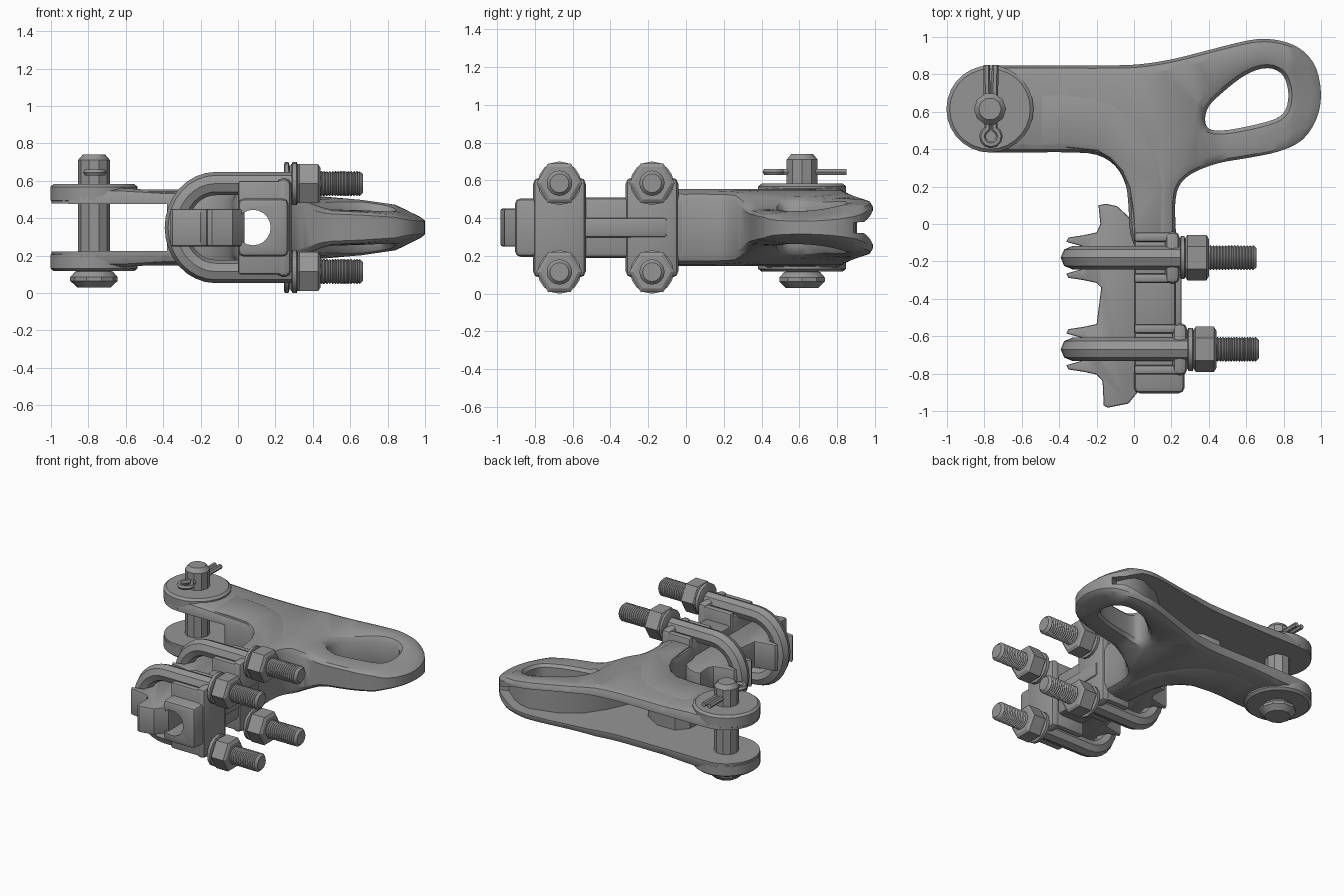
import bpy, bmesh, math
from mathutils import Vector

if "Cube" in bpy.data.objects:
    bpy.data.objects.remove(bpy.data.objects["Cube"])

C = 0.35  # height of the mirror plane
steel = bpy.data.materials.new("galvanised grey")
steel.diffuse_color = (0.30, 0.30, 0.30, 1)
steel.use_nodes = True
steel.node_tree.nodes["Principled BSDF"].inputs["Base Color"].default_value = steel.diffuse_color


def add(name, bm, angle=32):
    bmesh.ops.recalc_face_normals(bm, faces=bm.faces)
    me = bpy.data.meshes.new(name)
    bm.to_mesh(me)
    bm.free()
    return finish(name, me, angle)


def finish(name, me, angle=32):
    me.materials.clear()
    me.materials.append(steel)
    me.shade_smooth()
    me.set_sharp_from_angle(angle=math.radians(angle))
    ob = bpy.data.objects.new(name, me)
    bpy.context.collection.objects.link(ob)
    return ob


def loft(bm, rings):
    rows = [[bm.verts.new(p) for p in r] for r in rings]
    n = len(rows[0])
    for a, b in zip(rows, rows[1:]):
        for i in range(n):
            bm.faces.new((a[i], a[(i + 1) % n], b[(i + 1) % n], b[i]))
    bm.faces.new(rows[0][::-1])
    bm.faces.new(rows[-1])


def smooth_loop(pts, k=3):
    """Closed Catmull-Rom loop through the points."""
    out, n = [], len(pts)
    for i in range(n):
        p0, p1, p2, p3 = (Vector(pts[(i + j) % n]) for j in (-1, 0, 1, 2))
        for s in range(k):
            t = s / k
            out.append(0.5 * (2 * p1 + (p2 - p0) * t + (2 * p0 - 5 * p1 + 4 * p2 - p3) * t * t
                              + (3 * p1 - p0 - 3 * p2 + p3) * t ** 3))
    return out


def slab(name, pts, h, b=0.0):
    """Closed top-view outline, thick by h each side of the mirror plane, with rounded rims."""
    pts = [Vector(p) for p in pts]
    n = len(pts)
    nor = []
    for i in range(n):
        d = (pts[(i + 1) % n] - pts[i]).normalized() + (pts[i] - pts[i - 1]).normalized()
        nor.append(Vector((d.y, -d.x)).normalized())
    a = abs(b)
    prof = [(0, -h), (0, h)] if b == 0 else [(b, -h), (.3 * b, -h + .3 * a), (0, -h + a),
                                             (0, h - a), (.3 * b, h - .3 * a), (b, h)]
    bm = bmesh.new()
    loft(bm, [[(p.x - m.x * ins, p.y - m.y * ins, C + w) for p, m in zip(pts, nor)] for ins, w in prof])
    return add(name, bm)


def taper(ob, base, prof, squash=0.0):
    """Scale the height along x by a piecewise linear profile; squash thins the front of the eye."""
    bm = bmesh.new()
    bm.from_mesh(ob.data)
    bmesh.ops.triangulate(bm, faces=bm.faces)
    for x, _ in prof[1:-1]:
        bmesh.ops.bisect_plane(bm, geom=bm.verts[:] + bm.edges[:] + bm.faces[:],
                               plane_co=(x, 0, 0), plane_no=(1, 0, 0), dist=1e-5)
    bmesh.ops.triangulate(bm, faces=bm.faces)
    for v in bm.verts:
        for (x0, h0), (x1, h1) in zip(prof, prof[1:]):
            if x0 <= v.co.x <= x1:
                f = h0 + (h1 - h0) * (v.co.x - x0) / (x1 - x0)
                w = min(max((v.co.x - .27) / .2, 0), 1) * min(max((.85 - v.co.y) / .4, 0), 1)
                v.co.z = C + (v.co.z - C) * f / base * (1 - squash * w)
                break
    bm.to_mesh(ob.data)
    bm.free()


def cut(ob, *cutters):
    for c in cutters:
        m = ob.modifiers.new("cut", "BOOLEAN")
        m.operation, m.solver, m.object = "DIFFERENCE", "EXACT", c
    dg = bpy.context.evaluated_depsgraph_get()
    me = bpy.data.meshes.new_from_object(ob.evaluated_get(dg))
    ob.modifiers.clear()
    ob.data = me
    me.shade_smooth()
    me.set_sharp_from_angle(angle=math.radians(32))


def lathe(name, prof, n, at, axis, angle=32):
    """Turned part: (radius, distance) pairs along an axis."""
    u, v, w = {"x": ((0, 1, 0), (0, 0, 1), (1, 0, 0)), "y": ((1, 0, 0), (0, 0, 1), (0, 1, 0)),
               "z": ((1, 0, 0), (0, 1, 0), (0, 0, 1))}[axis]
    u, v, w, at = Vector(u), Vector(v), Vector(w), Vector(at)
    bm = bmesh.new()
    loft(bm, [[at + w * t + r * (u * math.cos(k * math.tau / n) + v * math.sin(k * math.tau / n))
               for k in range(n)] for r, t in prof])
    return add(name, bm, angle)


def box(name, x0, x1, y0, y1, hz, b):
    bm = bmesh.new()
    bmesh.ops.create_cube(bm, size=1)
    for v in bm.verts:
        v.co = ((x0 + x1) / 2 + v.co.x * (x1 - x0), (y0 + y1) / 2 + v.co.y * (y1 - y0), C + v.co.z * 2 * hz)
    bmesh.ops.bevel(bm, geom=bm.edges[:], offset=b, segments=2, profile=0.5, affect="EDGES")
    return add(name, bm)


def rod(name, pts, r, res=2):
    cu = bpy.data.curves.new(name, "CURVE")
    cu.dimensions, cu.bevel_depth, cu.bevel_resolution, cu.use_fill_caps = "3D", r, res, True
    sp = cu.splines.new("POLY")
    sp.points.add(len(pts) - 1)
    for p, q in zip(sp.points, pts):
        p.co = (*q, 1)
    tmp = bpy.data.objects.new(name + "_path", cu)
    bpy.context.collection.objects.link(tmp)
    dg = bpy.context.evaluated_depsgraph_get()
    me = bpy.data.meshes.new_from_object(tmp.evaluated_get(dg))
    bpy.data.objects.remove(tmp)
    return finish(name, me, 40)


# Body: clevis plates, curved neck and eye in one outline
EAR = (-0.77, 0.615)
outline = [(EAR[0] + .228 * math.cos(math.radians(a)), EAR[1] + .232 * math.sin(math.radians(a)))
           for a in range(90, 271, 20)]
outline += [(-.55, .383), (-.35, .383), (-.2, .37), (-.1, .31), (-.045, .21), (-.03, .1), (-.02, -.05),
            (.02, -.14), (.1, -.18), (.18, -.14), (.22, -.05), (.22, .1), (.24, .2), (.31, .27), (.45, .325),
            (.62, .355), (.78, .39), (.9, .45), (.975, .56), (1.0, .69), (.975, .83), (.91, .92), (.82, .97),
            (.7, .99), (.58, .975), (.4, .93), (.2, .88), (.02, .853), (-.15, .848), (-.35, .848), (-.55, .848)]
body = slab("clamp_body", smooth_loop(outline), .2, .05)
eye = slab("eye_cutter", smooth_loop([(.38, .56), (.4, .51), (.47, .5), (.6, .52), (.75, .56), (.81, .61),
           (.825, .7), (.8, .79), (.74, .83), (.66, .825), (.57, .78), (.47, .7), (.4, .63)]), .205, -.065)
cut(body, eye)
taper(body, .2, [(-1.1, .215), (-.6, .21), (-.4, .197), (.15, .197), (.35, .175), (.66, .148),
                 (.84, .122), (.92, .085), (1.02, .05)], .4)

# Raised band following the inner curve
band = slab("curved_rib", [(-.6, .4), (-.35, .4), (-.2, .385), (-.13, .345), (-.07, .28), (-.03, .19), (-.01, .05),
            (0, -.08), (.16, -.08), (.17, .2), (.14, .35), (.08, .46), (.0, .57), (-.1, .65), (-.22, .69),
            (-.4, .71), (-.6, .72)], .203, .035)

# Open channel at the back, fading into a groove round the eye, and the cable bore
channel = slab("channel_cutter", [(-1.3, .2), (-.4, .2), (-.37, .48), (-.3, .56), (-.15, .56), (-.02, .48),
               (.06, .36), (.08, .28), (.15, .27), (.19, .35), (.27, .55), (.36, .7), (.5, .82), (.68, .905),
               (.8, .9), (.88, .86), (1.2, 1.0), (1.2, 1.2), (-1.3, 1.2)], .2)
taper(channel, .2, [(-1.4, .13), (-.5, .125), (.2, .13), (.5, .11), (.75, .085), (.88, .03), (1.3, .01)])
bore = lathe("bore_cutter", [(.095, -1.2), (.095, .45)], 20, (.08, 0, C), "y")
for ob in (body, band):
    cut(ob, channel, bore)

# Clevis ears
for nm, z0, z1 in (("upper_ear", .48, .583), ("lower_ear", .117, .22)):
    lathe(nm, [(.215, z0), (.233, z0 + .015), (.233, z1 - .015), (.215, z1)], 28, (*EAR, 0), "z")

# Clamping seat with web, pads and flanges for the two U-bolts
seat = [box("clamp_seat", 0, .225, -.6, 0, .16, .03), box("seat_end", 0, .27, -.905, -.55, .155, .03),
        box("seat_web", .1, .255, -.6, -.1, .052, .015)]
bolts = [("upper", -.18, .245, .275, .40, .655), ("lower", -.67, .285, .32, .44, .667)]
for nm, y, xp, xn, xt, xe in bolts:
    seat.append(box(nm + "_pad", 0, xp - .01, y - .13, y + .13, .215, .025))
    seat.append(box(nm + "_flange", xp - .08, xp, y - .14, y + .14, .265, .035))
    for s in (-1, 1):
        seat.append(box(nm + "_pad_rib", .0, xp - .01, y + s * .11 - .025, y + s * .11 + .025, .25, .015))
for ob in seat:
    cut(ob, bore)
for c in (eye, channel, bore):
    bpy.data.objects.remove(c)

# Keeper bar on the opposite side of the cable, with horns either side of each U-bolt
side = [(-.19, .1), (-.18, .0)]
for _, y, *_ in bolts:
    half = [(-.2, .135), (-.27, .12), (-.35, .108), (-.362, .085), (-.275, .06)]
    side += [(x, y + d) for x, d in half] + [(x, y - d) for x, d in half[::-1]] + [(-.175, y - .16)]
side[-1] = (-.168, -.84)
slab("keeper", side + [(-.162, -.97), (-.14, -.982), (-.03, -.96), (.035, -.88), (.03, -.05),
                       (-.03, .04), (-.09, .095), (-.15, .108)], .1, .01)

for nm, y, xp, xn, xt, xe in bolts:
    # U-bolt
    arc = [(-.12 - .21 * math.sin(t * math.pi / 16), y, C + .235 * math.cos(t * math.pi / 16)) for t in range(17)]
    rod(nm + "_u_bolt", [(xt, y, C + .235)] + arc + [(xt, y, C - .235)], .062)
    # Washers, nuts and ridged thread ends
    for s in (-1, 1):
        at = (0, y, C + s * .235)
        lathe(nm + "_washer", [(.1, xp), (.115, xp + .006), (.115, xn - .006), (.1, xn)], 16, at, "x")
        lathe(nm + "_nut", [(.105, xn), (.121, xn + .01), (.121, xt - .012), (.1, xt)], 6, at, "x", 20)
        n = 15
        p = (xe - .01 - xt) / n
        thread = [(.055, xt - .005)]
        for k in range(n):
            thread += [(.059, xt + k * p), (.067, xt + (k + .5) * p)]
        lathe(nm + "_thread", thread + [(.058, xe - .008), (.05, xe)], 16, at, "x", 20)

# Clevis pin with head, and its split pin
lathe("clevis_pin", [(.09, .03), (.127, .065), (.127, .085), (.1, .115), (.086, .118), (.086, .71), (.06, .74)],
      10, (*EAR, 0), "z")
loop = [(-.765 + .045 * math.sin(a), .468 + .045 * math.cos(a), .645)
        for a in [math.radians(-25 - 31 * k) for k in range(11)]]
rod("split_pin", [(-.788, .85, .645), (-.783, .55, .645)] + loop + [(-.747, .55, .645), (-.742, .85, .645)], .018, 1)
